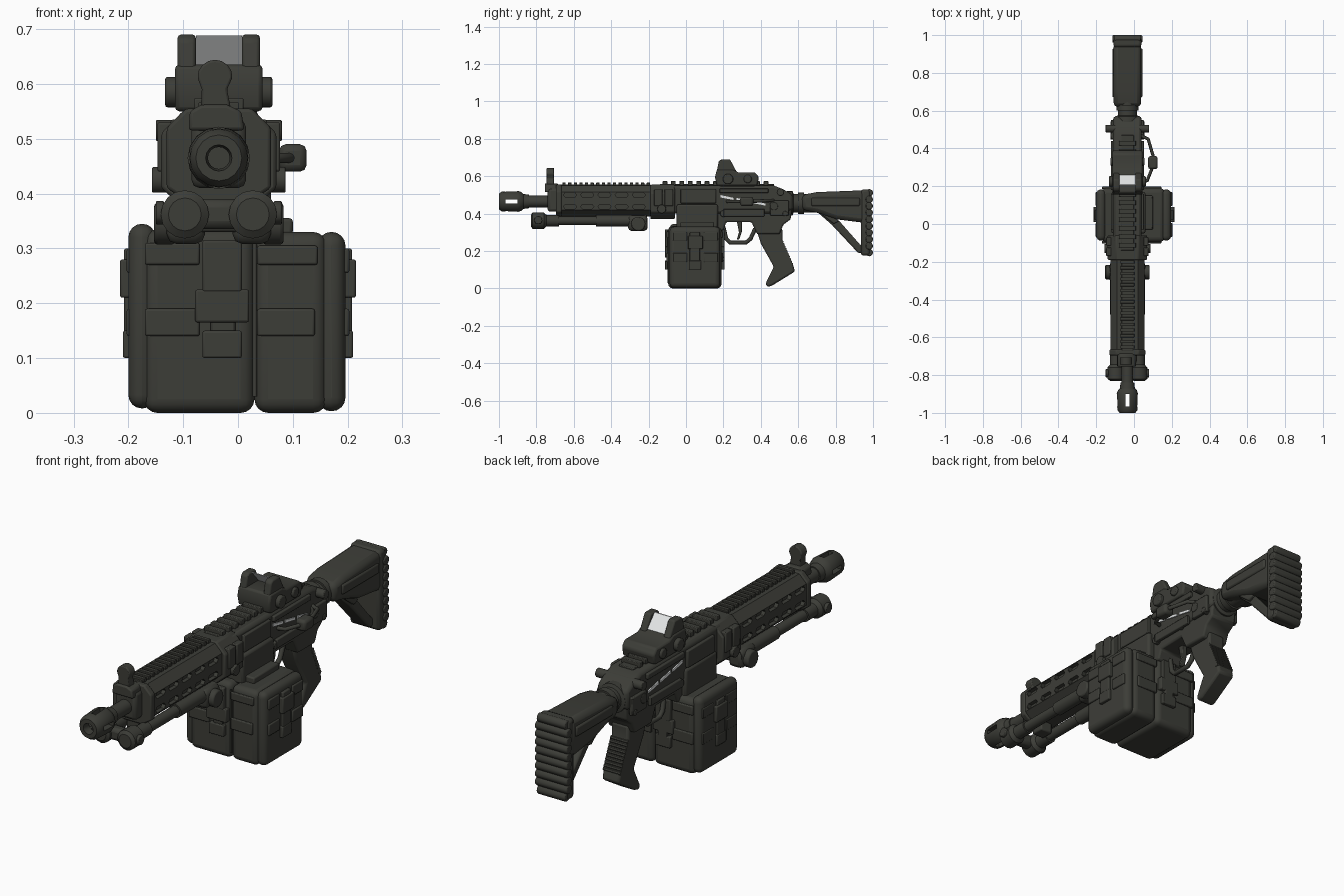
import bpy, bmesh, math
from mathutils import Vector

if "Cube" in bpy.data.objects:
    bpy.data.objects.remove(bpy.data.objects["Cube"])

C = -0.035  # centre line of the gun in x


def material(name, r, g, b):
    m = bpy.data.materials.new(name)
    m.diffuse_color = (r, g, b, 1)
    m.use_nodes = True
    m.node_tree.nodes["Principled BSDF"].inputs["Base Color"].default_value = m.diffuse_color
    return m


DARK = material("dark_olive_grey", 0.046, 0.047, 0.039)
LIGHT = material("pale_glass", 0.8, 0.82, 0.82)


def finish(name, bm, bevel=0.0, mat=DARK, seg=2):
    bmesh.ops.remove_doubles(bm, verts=bm.verts, dist=1e-5)
    bmesh.ops.recalc_face_normals(bm, faces=bm.faces)
    me = bpy.data.meshes.new(name)
    bm.to_mesh(me)
    bm.free()
    o = bpy.data.objects.new(name, me)
    bpy.context.collection.objects.link(o)
    me.materials.append(mat)
    if bevel:
        b = o.modifiers.new("bevel", 'BEVEL')
        b.width, b.segments, b.limit_method = bevel, seg, 'ANGLE'
    return o


def add_prism(bm, pts, axis, a, b):
    """Extrude a 2D outline along an axis from a to b."""
    def ring(t):
        out = []
        for p in pts:
            v = list(p)
            v.insert(axis, t)
            out.append(bm.verts.new(v))
        return out
    A, B = ring(a), ring(b)
    bm.faces.new(A)
    bm.faces.new(B)
    for i in range(len(A)):
        j = (i + 1) % len(A)
        bm.faces.new((A[i], A[j], B[j], B[i]))


def add_box(bm, x0, x1, y0, y1, z0, z1):
    add_prism(bm, [(x0, y0), (x1, y0), (x1, y1), (x0, y1)], 2, z0, z1)


def circle(u, v, r, n=20):
    return [(u + r * math.cos(2 * math.pi * i / n), v + r * math.sin(2 * math.pi * i / n)) for i in range(n)]


def prism(name, pts, axis, a, b, bevel=0.006, mat=DARK):
    bm = bmesh.new()
    add_prism(bm, pts, axis, a, b)
    return finish(name, bm, bevel, mat)


def box(name, *d, bevel=0.006, seg=2):
    bm = bmesh.new()
    add_box(bm, *d)
    return finish(name, bm, bevel, seg=seg)


def boxes(name, dims, bevel=0.004):
    bm = bmesh.new()
    for d in dims:
        add_box(bm, *d)
    return finish(name, bm, bevel)


def lathe(name, pts, x=C, z=0.465, n=24):
    """Revolve (y, radius) points about a line along y."""
    bm = bmesh.new()
    rings = [[bm.verts.new((x + r * math.cos(2 * math.pi * i / n), y, z + r * math.sin(2 * math.pi * i / n)))
              for i in range(n)] for y, r in pts]
    for A, B in zip(rings, rings[1:]):
        for i in range(n):
            j = (i + 1) % n
            bm.faces.new((A[i], A[j], B[j], B[i]))
    return finish(name, bm)


def pipe(name, pts, r):
    cu = bpy.data.curves.new(name, 'CURVE')
    cu.dimensions, cu.bevel_depth, cu.bevel_resolution, cu.use_fill_caps = '3D', r, 2, True
    s = cu.splines.new('POLY')
    s.points.add(len(pts) - 1)
    for p, q in zip(s.points, pts):
        p.co = (*q, 1)
    o = bpy.data.objects.new(name, cu)
    bpy.context.collection.objects.link(o)
    cu.materials.append(DARK)


def cut(o, bm):
    c = finish(o.name + "_cutter", bm)
    c.hide_render = True
    c.hide_set(True)
    m = o.modifiers.new("cut", 'BOOLEAN')
    m.operation, m.object, m.solver = 'DIFFERENCE', c, 'EXACT'


# Muzzle device with four open slots, barrel and gas block
muzzle = lathe("muzzle_brake", [(-1, .024), (-1, .042), (-.985, .053), (-.9, .057), (-.88, .05), (-.87, .04),
                                (-.84, .036), (-.84, .02), (-.97, .02), (-1, .024)], n=16)
bm = bmesh.new()
for s in (-1, 1):
    add_box(bm, C - .011, C + .011, -.965, -.9, .465 + s * .012, .465 + s * .08)
    add_box(bm, C + s * .012, C + s * .08, -.965, -.9, .455, .475)
cut(muzzle, bm)
lathe("barrel", [(-.9, 0), (-.9, .021), (-.86, .021), (-.86, .031), (-.73, .031), (-.73, .04), (-.6, .04), (-.6, 0)])
box("gas_block", C - .05, C + .05, -.74, -.67, .41, .535, bevel=.015)
prism("front_sight_base", [(-.09, .515), (.012, .515), (.006, .55), (-.02, .562), (-.068, .562), (-.088, .55)], 1, -.755, -.685)
prism("front_sight_post", [(-.068, .55), (-.012, .55), (-.02, .59)] + circle(-.042, .612, .032, 16)[0:9]
      + [(-.066, .59)], 1, -.745, -.705, .004)

# Handguard with vent slots
guard = prism("handguard", [(C - .09, .42), (C - .05, .385), (C + .05, .385), (C + .09, .42), (C + .09, .515),
                            (C + .055, .55), (C - .055, .55), (C - .09, .515)], 1, -.685, -.19, 0)
bm = bmesh.new()
for z in (.5, .437):
    for i in range(5):
        y, h, e = -.655 + i * .092, .013, .01
        slot = [(y, z), (y + e, z - h), (y + .06, z - h), (y + .07, z), (y + .06, z + h), (y + e, z + h)]
        for s in (-1, 1):
            add_prism(bm, slot, 0, C + s * .072, C + s * .12)
cut(guard, bm)
prism("handguard_collar", [(C - .095, .41), (C - .05, .38), (C + .05, .38), (C + .095, .41), (C + .095, .52),
                           (C + .06, .555), (C - .06, .555), (C - .095, .52)], 1, -.695, -.665)
boxes("handguard_top_rail", [(C - .03, C + .03, -.67, -.19, .545, .556)]
      + [(C - .037, C + .037, -.66 + i * .03, -.643 + i * .03, .55, .566) for i in range(16)], .002)
boxes("receiver_top_rail", [(C - .035, C + .035, -.14, .47, .54, .558)]
      + [(C - .045, C + .045, -.125 + i * .045, -.1 + i * .045, .55, .574) for i in range(13)], .003)

# Receiver
prism("receiver_front_block", [(C - .105, .41), (C - .06, .37), (C + .06, .37), (C + .105, .41), (C + .105, .51),
                               (C + .06, .555), (C - .06, .555), (C - .105, .51)], 1, -.19, -.06)
prism("upper_receiver", [(-.1, .4), (.5, .4), (.57, .42), (.57, .5), (.52, .53), (.47, .55), (-.1, .55)],
      0, C - .075, C + .075, .014)
prism("lower_receiver", [(.16, .47), (.16, .31), (.2, .31), (.215, .355), (.35, .355), (.38, .29), (.5, .29),
                         (.52, .34), (.56, .37), (.57, .47)], 0, C - .065, C + .065, .008)
box("magazine_well", C - .085, C + .095, -.05, .17, .32, .45, bevel=.01)
box("feed_tray", .04, .1, -.03, .15, .325, .355)
boxes("receiver_side_plates", [(C + s * .07, C + s * .088, y0, y1, z0, z1) for s in (-1, 1) for y0, y1, z0, z1 in
                               ((-.03, .16, .455, .53), (.18, .44, .51, .535), (.2, .42, .385, .425),
                                (.45, .55, .39, .47))])
boxes("receiver_clamps", [(C + s * .085, C + s * .112, y, y + .045, .44, .53) for s in (-1, 1) for y in (-.17, -.115)])
bm = bmesh.new()
for y, z, r, w in ((.505, .515, .02, .115), (.47, .44, .022, .09), (.2, .4, .018, .085), (.36, .4, .016, .082),
                   (-.13, .425, .024, .122), (.53, .4, .014, .09)):
    add_prism(bm, circle(y, z, r, 14), 0, C - w, C + w)
finish("receiver_pins", bm, .003)
for s in (-1, 1):
    for i in range(3):  # bright slanted strip on the side
        y, z = .185 + i * .085, .492 - i * .015
        prism("bright_strip", [(y, z - .006), (y + .07, z - .019), (y + .07, z - .008), (y, z + .007)],
              0, C + s * .07, C + s * .08, 0, LIGHT)
pipe("side_lever", [(.03, .47, .47), (.075, .45, .47), (.11, .33, .465), (.07, .23, .465), (.03, .22, .465)], .009)
box("side_lever_knob", .075, .125, .29, .36, .44, .49, bevel=.012)

# Trigger, guard and grip
pipe("trigger_guard", [(C, .2, .33), (C, .215, .265), (C, .235, .245), (C, .32, .245), (C, .345, .265), (C, .37, .32)], .011)
prism("trigger", [(.27, .37), (.3, .37), (.298, .3), (.285, .262), (.272, .262), (.283, .3)], 0, C - .012, C + .012, .003)
prism("pistol_grip", [(.375, .32), (.4, .24), (.47, .115), (.425, .025), (.435, .008), (.46, .015), (.582, .09),
                      (.575, .12), (.515, .25), (.515, .32)], 0, C - .042, C + .042, .018)
bm = bmesh.new()
for i in range(10):
    t = i / 9
    add_prism(bm, circle(.512 + .052 * t, .25 - .12 * t, .009, 8), 0, C - .043, C + .043)
finish("grip_ridges", bm)

# Buffer tube and stock
lathe("buffer_tube", [(.54, 0), (.54, .065), (.57, .065), (.575, .05), (.6, .05), (.6, .058), (.63, .058), (.63, .05),
                      (.85, .05), (.85, 0)], z=.455)
prism("stock_body", [(.62, .42), (.62, .5), (.7, .515), (.96, .525), (.96, .35), (.8, .37), (.7, .405)],
      0, C - .073, C + .073, .022)
prism("stock_strut", [(.7, .41), (.78, .34), (.92, .19), (.96, .19), (.96, .22), (.93, .235), (.82, .36)],
      0, C - .04, C + .04, .008)
prism("stock_latch", [(.72, .4), (.79, .345), (.82, .36), (.76, .41)], 0, C - .055, C + .055)
boxes("stock_side_panels", [(C - .08, C + .08, .67, .93, .44, .485)], .008)
box("butt_plate", C - .074, C + .074, .935, .985, .175, .53, bevel=.014)
bm = bmesh.new()
for i in range(10):
    z = .192 + i * .0355
    w = .079 if 0 < i < 9 else .07
    add_prism(bm, circle(.98, z, .02, 12), 0, C - w, C + w)
finish("butt_pad_ribs", bm, .005)

# Folded bipod under the handguard
for s in (-1, 1):
    lathe("bipod_leg", [(-.83, 0), (-.83, .03), (-.82, .044), (-.76, .044), (-.745, .03), (-.68, .03), (-.68, .023),
                        (-.48, .023), (-.48, .03), (-.21, .03), (-.21, 0)], x=C + s * .062, z=.362, n=16)
    box("bipod_hinge", C + s * .06 - .035, C + s * .06 + .035, -.31, -.205, .308, .39, bevel=.018)
    prism("bipod_knob", circle(-.255, .345, .038, 16), 0, C + s * .08, C + s * .118)
    prism("bipod_foot_bolt", circle(-.79, .365, .022, 12), 0, C + s * .1, C + s * .115, .003)
box("bipod_bridge", C - .05, C + .05, -.31, -.21, .33, .4)
box("bipod_front_bridge", C - .045, C + .045, -.81, -.76, .335, .39, bevel=.015)
box("bipod_clip", C - .03, C + .03, -.69, -.63, .34, .4)

# Optic: base, hood sides, knobs and tilted pane
prism("optic_base", [(.165, .55), (.155, .595), (.165, .635), (.25, .635), (.28, .62), (.37, .62), (.39, .595), (.38, .55)],
      0, C - .08, C + .08, .008)
for s in (-1, 1):
    prism("optic_hood_side", [(.16, .6), (.175, .68), (.19, .69), (.235, .69), (.275, .615)], 0, C + s * .042, C + s * .075, .006)
    prism("optic_knob", circle(.225, .585, .028, 16), 0, C + s * .07, C + s * .098, .005)
    prism("optic_rear_knob", circle(.33, .585, .022, 16), 0, C + s * .07, C + s * .09, .005)
prism("optic_pane", [(.205, .688), (.21, .688), (.26, .632), (.255, .632)], 0, C - .042, C + .042, 0, LIGHT)
box("optic_clamp", C - .06, C + .07, .18, .37, .535, .56)

# Ammunition pouch: two soft halves with side panels
box("pouch_left_half", -.172, .03, -.095, .19, 0, .335, bevel=.025, seg=4)
box("pouch_right_half", .03, .162, -.095, .19, 0, .33, bevel=.025, seg=4)
box("pouch_left_panel", -.2, -.15, -.088, .183, .008, .345, bevel=.025, seg=4)
box("pouch_right_panel", .145, .196, -.088, .183, .003, .33, bevel=.025, seg=4)
for y0, y1, tag in ((-.104, -.09, "front"), (.185, .198, "back")):
    boxes("pouch_" + tag + "_flaps", [(-.17, -.07, y0, y1, .14, .19), (-.17, -.07, y0, y1, .27, .31),
                                      (.035, .14, y0, y1, .14, .19), (.035, .145, y0, y1, .27, .305)])
    e = .009
    boxes("pouch_" + tag + "_strap", [(-.065, .007, y0 - e, y1 + e, .1, .15), (-.065, .007, y0 - e, y1 + e, .22, .315),
                                      (-.078, .02, y0 - e, y1 + e, .165, .225), (-.05, -.005, y0, y1 + e, .14, .3)])
for s in (-1, 1):
    boxes("pouch_side_strap", [(s * .19, s * .21, .015, .08, .1, .15), (s * .19, s * .208, .02, .075, .14, .3),
                               (s * .19, s * .215, .01, .09, .21, .28)])
    boxes("pouch_side_flaps", [(s * .19, s * .203, y0, y1, z0, z1) for y0, y1 in ((-.07, .005), (.095, .17))
                               for z0, z1 in ((.14, .19), (.255, .3))])
pipe("pouch_piping", [(.0305, -.094, .03), (.0305, -.094, .31)], .004)

# Smooth shading with sharp edges kept
bpy.ops.object.select_all(action='DESELECT')
for o in bpy.context.scene.objects:
    if o.type == 'MESH' and not o.hide_render:
        o.select_set(True)
        bpy.context.view_layer.objects.active = o
bpy.ops.object.shade_smooth_by_angle(angle=math.radians(35))
